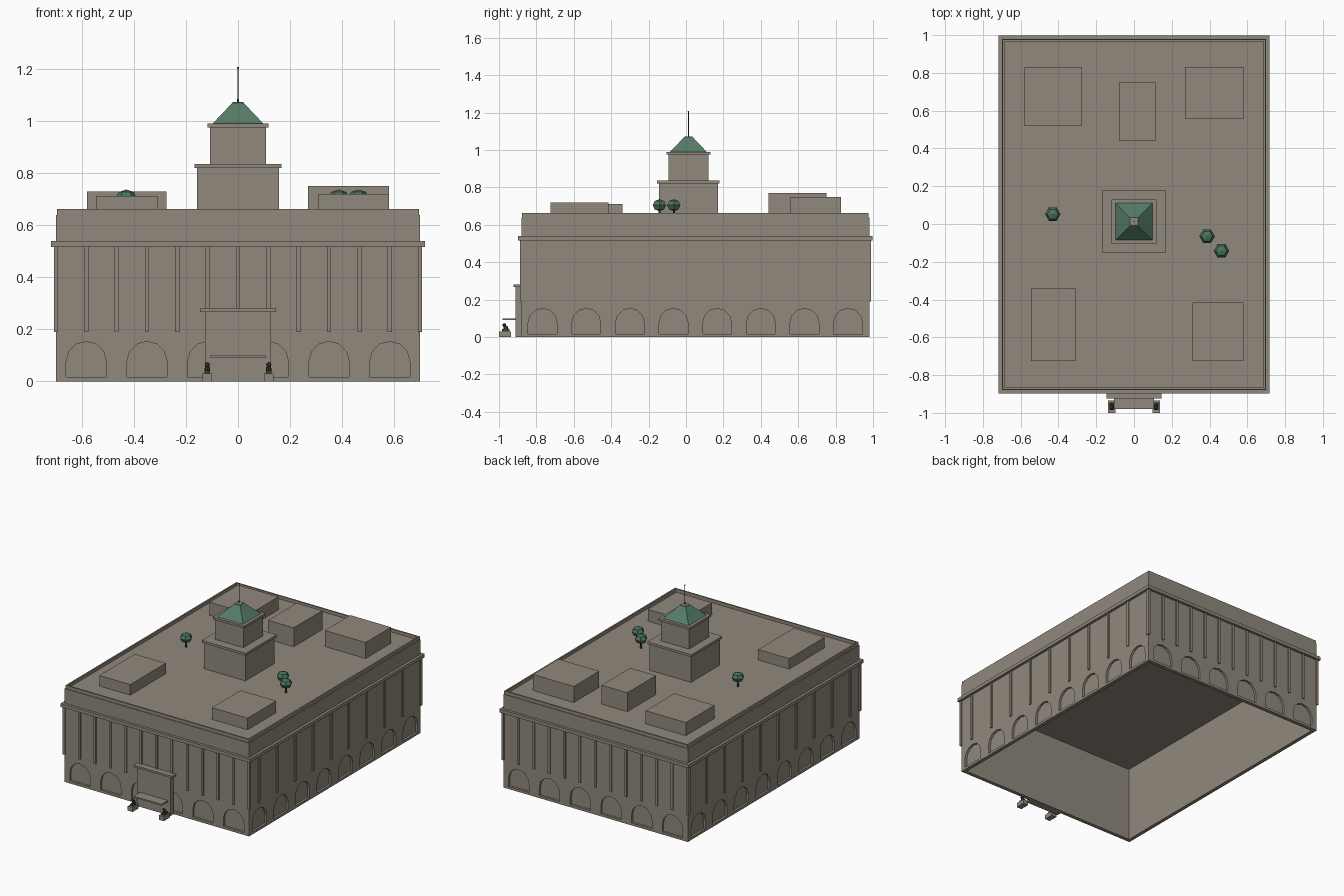
import bpy, bmesh, math
from mathutils import Matrix, Vector

if "Cube" in bpy.data.objects:
    bpy.data.objects.remove(bpy.data.objects["Cube"])


def material(name, r, g, b):
    m = bpy.data.materials.new(name)
    m.use_nodes = True
    m.diffuse_color = (r, g, b, 1)
    m.node_tree.nodes["Principled BSDF"].inputs["Base Color"].default_value = (r, g, b, 1)
    return m


STONE = material("warm grey stone", 0.28, 0.25, 0.20)
COPPER = material("green copper roof", 0.09, 0.20, 0.135)
LEAF = material("leaf green", 0.07, 0.17, 0.115)
DARK = material("dark bronze", 0.05, 0.045, 0.035)

HALF_X, Y0, Y1 = 0.70, -0.88, 0.98      # wall faces
MID_Y = (Y0 + Y1) / 2
EAVES, ROOF = 0.52, 0.64


def finish(name, bm, mat):
    bmesh.ops.recalc_face_normals(bm, faces=bm.faces)
    mesh = bpy.data.meshes.new(name)
    bm.to_mesh(mesh)
    bm.free()
    mesh.materials.append(mat)
    obj = bpy.data.objects.new(name, mesh)
    bpy.context.collection.objects.link(obj)
    return obj


def add_box(bm, x0, x1, y0, y1, z0, z1):
    size = Matrix.Diagonal((x1 - x0, y1 - y0, z1 - z0, 1))
    mid = Matrix.Translation(((x0 + x1) / 2, (y0 + y1) / 2, (z0 + z1) / 2))
    bmesh.ops.create_cube(bm, size=1, matrix=mid @ size)


def box(name, *limits, mat=STONE):
    bm = bmesh.new()
    add_box(bm, *limits)
    return finish(name, bm, mat)


def block(name, half, z0, z1, cy):
    return box(name, -half, half, cy - half, cy + half, z0, z1)


def cone(name, r1, r2, z0, z1, x, y, sides, mat, turn=0):
    bm = bmesh.new()
    place = Matrix.Translation((x, y, (z0 + z1) / 2)) @ Matrix.Rotation(turn, 4, "Z")
    bmesh.ops.create_cone(bm, cap_ends=True, segments=sides, radius1=r1, radius2=r2,
                          depth=z1 - z0, matrix=place)
    return finish(name, bm, mat)


def ball(bm, radius, place, scale, segments, rings):
    bmesh.ops.create_uvsphere(bm, u_segments=segments, v_segments=rings, radius=radius,
                              matrix=Matrix.Translation(place) @ Matrix.Diagonal((*scale, 1)))


def cut(target, cutter):
    mod = target.modifiers.new("cut", "BOOLEAN")
    mod.operation = "DIFFERENCE"
    mod.solver = "EXACT"
    mod.object = cutter
    bpy.context.view_layer.objects.active = target
    bpy.ops.object.modifier_apply(modifier=mod.name)
    bpy.data.objects.remove(cutter)


def add_arch(bm, centre, along, outward, radius=0.077, depth=0.015):
    # Blind arch: straight jambs below a half round of six segments
    outline = [(-radius, 0.017), (radius, 0.017)]
    for i in range(7):
        a = math.pi * i / 6
        outline.append((radius * math.cos(a), 0.076 + radius * math.sin(a)))
    verts = [bm.verts.new(centre + along * u + Vector((0, 0, z)) - outward * depth)
             for u, z in outline]
    face = bm.faces.new(verts)
    grown = bmesh.ops.extrude_face_region(bm, geom=[face])["geom"]
    bmesh.ops.translate(bm, vec=outward * 2 * depth,
                        verts=[v for v in grown if isinstance(v, bmesh.types.BMVert)])


# Main walls, hollow underneath
walls = box("main_walls", -HALF_X, HALF_X, Y0, Y1, 0, EAVES)
T = 0.025
cut(walls, box("hollow", T - HALF_X, HALF_X - T, Y0 + T, Y1 - T, -0.1, EAVES - 0.005))

# Blind arches round the ground floor
bm = bmesh.new()
X, Y = Vector((1, 0, 0)), Vector((0, 1, 0))
PITCH = 2 * HALF_X / 6
for i in range(6):
    x = (i - 2.5) * PITCH
    add_arch(bm, Vector((x, Y0, 0)), X, -Y)
    add_arch(bm, Vector((x, Y1, 0)), X, Y)
for i in range(8):
    y = MID_Y + (i - 3.5) * PITCH
    for s in (-1, 1):
        add_arch(bm, Vector((s * HALF_X, y, 0)), Y, X * s)
cut(walls, finish("arch_cutters", bm, STONE))

# Pilasters on the upper floors
bm = bmesh.new()
W = 0.008
for i in range(-6, 7):
    x = i * PITCH / 2
    for y in (Y0, Y1):
        add_box(bm, x - W, x + W, y - W, y + W, 0.19, EAVES)
for i in range(-4, 6):
    y = i * 0.194 + 0.003
    for x in (-HALF_X, HALF_X):
        add_box(bm, x - W, x + W, y - W, y + W, 0.19, EAVES)
finish("pilasters", bm, STONE)

# Cornice, attic storey and parapet
E = 0.018
box("cornice", -HALF_X - E, HALF_X + E, Y0 - E, Y1 + E, 0.517, 0.54)
box("attic", -HALF_X, HALF_X, Y0, Y1, 0.54, ROOF)
bm = bmesh.new()
px, pa, pb, t = HALF_X - 0.004, Y0 + 0.004, Y1 - 0.004, 0.01
for s in (-1, 1):
    add_box(bm, *sorted((s * px, s * (px - t))), pa, pb, ROOF, 0.662)
add_box(bm, t - px, px - t, pa, pa + t, ROOF, 0.662)
add_box(bm, t - px, px - t, pb - t, pb, ROOF, 0.662)
finish("parapet", bm, STONE)

# Rooftop plant rooms
ROOMS = [(-0.58, -0.275, 0.52, 0.83, 0.73), (-0.08, 0.115, 0.44, 0.75, 0.77),
         (0.27, 0.58, 0.555, 0.83, 0.75), (-0.545, -0.31, -0.725, -0.34, 0.712),
         (0.31, 0.58, -0.725, -0.415, 0.72)]
for n, (x0, x1, y0, y1, top) in enumerate(ROOMS):
    box(f"roof_room_{n + 1}", x0, x1, y0, y1, ROOF, top)

# Stepped tower with copper roof and mast
TY = 0.013
block("tower_base", 0.157, ROOF, 0.82, TY)
block("tower_base_slab", 0.167, 0.82, 0.836, TY)
block("tower_top", 0.107, 0.836, 0.975, TY)
block("tower_top_slab", 0.118, 0.975, 0.99, TY)
R2 = math.sqrt(2)
cone("tower_roof", 0.098 * R2, 0.022 * R2, 0.99, 1.07, 0, TY, 4, COPPER, math.pi / 4)
block("tower_cap", 0.021, 1.069, 1.073, TY)
cone("mast", 0.003, 0.002, 1.07, 1.205, 0, TY, 8, DARK)
bm = bmesh.new()
ball(bm, 0.004, (0, TY, 1.205), (1, 1, 1), 8, 6)
finish("mast_tip", bm, DARK)

# Roof garden trees
for n, (x, y) in enumerate([(-0.43, 0.052), (0.387, -0.065), (0.463, -0.142)]):
    cone(f"tree_trunk_{n + 1}", 0.006, 0.005, ROOF, 0.69, x, y, 6, DARK)
    bm = bmesh.new()
    ball(bm, 0.041, (x, y, 0.705), (1, 1, 0.78), 6, 4)
    bmesh.ops.rotate(bm, verts=bm.verts, cent=(x, y, 0),
                     matrix=Matrix.Rotation(math.pi / 6, 3, "Z"))
    finish(f"tree_crown_{n + 1}", bm, LEAF)

# Entrance portal and canopy
box("portal", -0.127, 0.127, -0.912, Y0, 0, 0.267)
box("portal_slab", -0.146, 0.146, -0.923, Y0, 0.267, 0.28)
box("canopy", -0.106, 0.106, -0.98, -0.91, 0.09, 0.1)

# Guardian statues on pedestals
for s, side in ((-1, "right"), (1, "left")):
    cx = s * 0.118
    box(f"{side}_pedestal", cx - 0.019, cx + 0.019, -1.0, -0.935, 0, 0.03)
    bm = bmesh.new()
    add_box(bm, cx - 0.011, cx + 0.011, -0.985, -0.945, 0.03, 0.042)
    ball(bm, 0.012, (cx, -0.963, 0.047), (0.9, 1.1, 1.2), 8, 6)
    ball(bm, 0.010, (cx, -0.972, 0.064), (1, 1, 1), 8, 6)
    finish(f"{side}_statue", bm, DARK)
